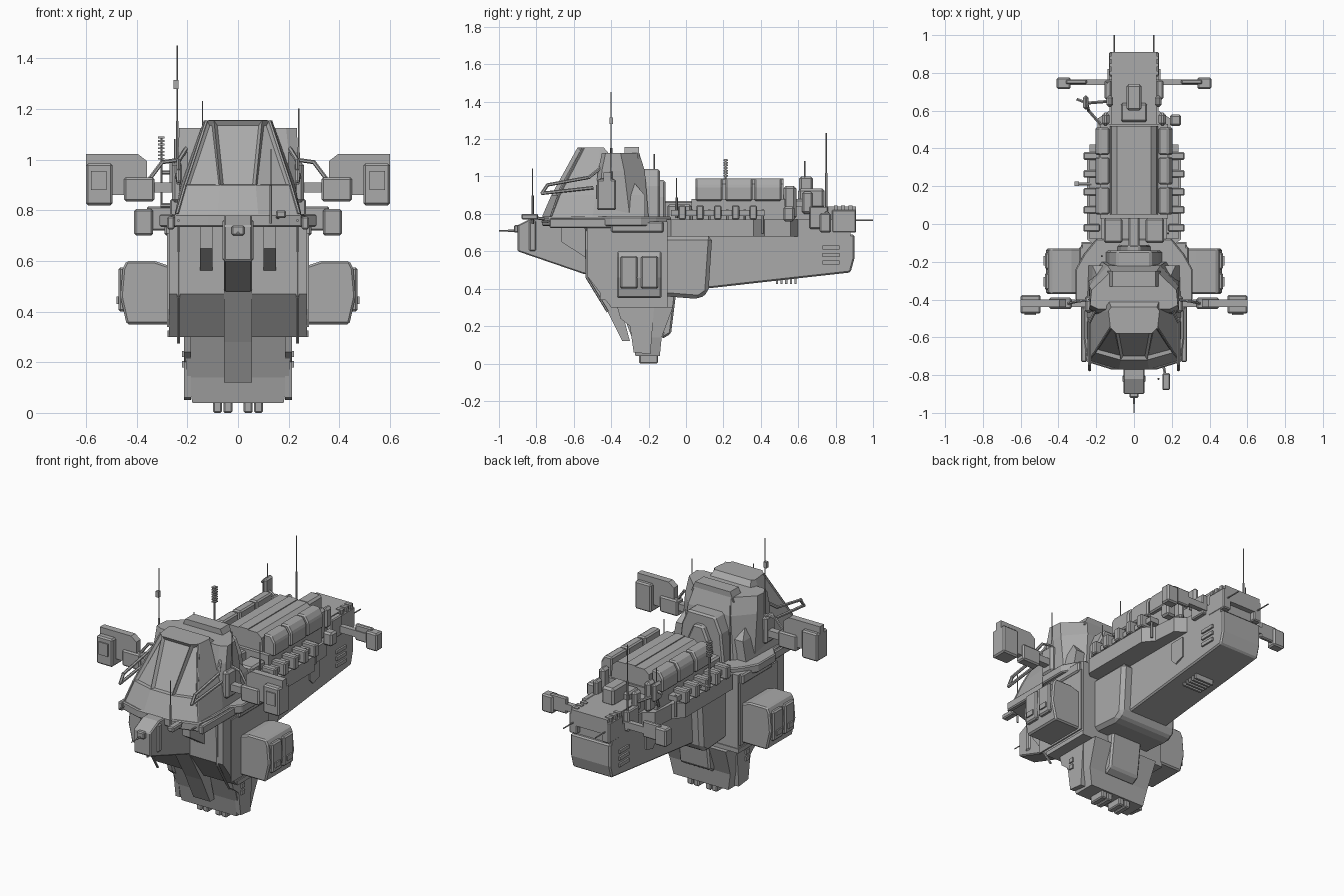
import bpy
import bmesh
from mathutils import Vector

cube = bpy.data.objects.get("Cube")
if cube:
    bpy.data.objects.remove(cube, do_unlink=True)

GREY = (.4, .4, .4, 1)
hull_grey = bpy.data.materials.new("hull_grey")
hull_grey.use_nodes = True
hull_grey.diffuse_color = GREY
hull_grey.node_tree.nodes["Principled BSDF"].inputs["Base Color"].default_value = GREY


def finish(name, bm, mirror=False, bevel=0):
    """Turn a bmesh into an object, optionally mirrored across x and bevelled."""
    bmesh.ops.recalc_face_normals(bm, faces=bm.faces)
    mesh = bpy.data.meshes.new(name)
    bm.to_mesh(mesh)
    bm.free()
    mesh.materials.append(hull_grey)
    obj = bpy.data.objects.new(name, mesh)
    bpy.context.collection.objects.link(obj)
    if bevel:
        mod = obj.modifiers.new("bevel", "BEVEL")
        mod.width, mod.segments = bevel, 1
    if mirror:
        obj.modifiers.new("mirror", "MIRROR").use_mirror_merge = False
    return obj


def loft(rings):
    """Bridge equal rings of points and cap both ends."""
    bm = bmesh.new()
    rows = [[bm.verts.new(point) for point in ring] for ring in rings]
    for low, high in zip(rows, rows[1:]):
        for i in range(len(low)):
            j = (i + 1) % len(low)
            bm.faces.new((low[i], low[j], high[j], high[i]))
    bm.faces.new(rows[0])
    bm.faces.new(rows[-1])
    return bm


def prism(name, axis, outline, start, end, mirror=False, bevel=0):
    """Extrude an outline along the named axis."""
    index = "xyz".index(axis)
    rings = [[(*p[:index], depth, *p[index:]) for p in outline] for depth in (start, end)]
    return finish(name, loft(rings), mirror, bevel)


def box(name, x, y, z, mirror=False, bevel=0):
    corners = [(x[0], y[0]), (x[1], y[0]), (x[1], y[1]), (x[0], y[1])]
    return prism(name, "z", corners, *z, mirror, bevel)


def symmetric(half):
    """Close a half outline with its reflection in x."""
    return half + [(-p[0], *p[1:]) for p in reversed(half)]


def plan_loft(plans):
    """Loft half plans, each given with its height."""
    return loft([symmetric([(x, y, z) for x, y in half]) for z, half in plans])


def pipe(name, points, radius, mirror=False):
    """Hexagonal tube along a path."""
    for a, b in zip(points, points[1:]):
        a, b = Vector(a), Vector(b)
        bm = bmesh.new()
        turn = (b - a).to_track_quat("Z", "Y").to_matrix().to_4x4()
        turn.translation = (a + b) / 2
        bmesh.ops.create_cone(bm, cap_ends=True, segments=6, radius1=radius,
                              radius2=radius, depth=(b - a).length + radius, matrix=turn)
        finish(name, bm, mirror)


# Main hull with its undercut chin
prism("main_hull", "x", [(-.53, .76), (-.53, .47), (-.4, .3), (-.1, .3), (-.1, .76)], -.272, .272)
box("hull_side_panel", (.272, .28), (-.46, -.11), (.34, .71), True)
box("hull_lower_rim", (-.278, .278), (-.4, -.095), (.3, .325))
prism("nose", "x", [(-.9, .74), (-.9, .6), (-.55, .48), (-.5, .48), (-.5, .78), (-.82, .78)], -.055, .055, bevel=.006)
prism("nose_bracket", "x", [(-.665, .77), (-.665, .65), (-.52, .555), (-.5, .77)], .1, .15, True)
box("nose_collar", (-.062, .062), (-.84, -.8), (.6, .765), bevel=.008)
box("nose_sensor", (-.025, .025), (-.92, -.88), (.7, .74), bevel=.006)
prism("chin_plate", "x", [(-.55, .5), (-.42, .28), (-.34, .12), (-.3, .12), (-.4, .5)], -.055, .055)
pipe("hull_front_edge", [(.235, -.535, .76), (.235, -.53, .46), (.235, -.42, .28)], .007, True)

# Collar deck around the bridge
prism("collar_deck", "z", symmetric([(.12, -.77), (.25, -.73), (.265, -.6), (.265, -.45),
      (.31, -.4), (.31, -.24), (.265, -.16), (.2, -.08)]), .735, .785, bevel=.006)
box("collar_bumper", (.25, .28), (-.73, -.38), (.725, .775), True, .006)
box("deck_step", (.2, .29), (-.4, -.12), (.7, .76), True, .008)

# Bridge canopy with a recessed windscreen and side grooves
canopy = plan_loft((
    (.785, [(.08, -.77), (.245, -.72), (.25, -.5), (.24, -.22)]),
    (.9, [(.07, -.72), (.21, -.68), (.225, -.48), (.22, -.22)]),
    (1.155, [(.095, -.58), (.125, -.55), (.135, -.46), (.12, -.44)]),
))
bmesh.ops.recalc_face_normals(canopy, faces=canopy.faces)
centres = {face: face.calc_center_median() for face in canopy.faces}
screen = [face for face, c in centres.items() if c.y < -.6 and c.z > .95]
bmesh.ops.inset_individual(canopy, faces=screen, thickness=.018, depth=-.018)
finish("bridge_canopy", canopy)
finish("bridge_tower", plan_loft((
    (.78, [(.2, -.5), (.24, -.46), (.24, -.3), (.17, -.2)]),
    (1.03, [(.2, -.47), (.237, -.45), (.237, -.33), (.14, -.22)]),
    (1.125, [(.19, -.45), (.232, -.43), (.225, -.35), (.12, -.25)]),
)))
prism("tower_crest", "y", symmetric([(.14, 1.1), (.115, 1.157)]), -.33, -.25)
for name, width, top, back in (("rear_arch", .15, 1.04, -.14), ("rear_arch_inner", .09, .98, -.11)):
    prism(name, "y", symmetric([(width, .76), (width - .02, top - .09), (width - .06, top)]), -.24, back, bevel=.01)
pipe("canopy_rib", [(.24, -.72, .79), (.208, -.68, .9), (.125, -.55, 1.15)], .007, True)
pipe("bridge_rail", [(.2, -.45, 1.05), (.235, -.52, .995), (.235, -.74, .955), (.235, -.77, .91),
                     (.24, -.5, .94)], .009, True)
pipe("wing_rail", [(.23, -.4, 1), (.3, -.41, .99), (.345, -.42, .93)], .008, True)

# Side pods
prism("side_pod", "y", [(.27, .58), (.33, .6), (.44, .6), (.455, .57), (.465, .46), (.44, .35), (.27, .35)],
      -.37, -.13, True, .008)
for y in (-.35, -.24):
    box("pod_door", (.43, .472), (y, y + .09), (.4, .575), True, .008)
    box("pod_vent", (.45, .48), (y + .02, y + .07), (.43, .46), True)

# Lower fin and landing feet
fin = [[(x, y, z) for x, y in ((-w, a), (w, a), (w, b), (-w, b))]
       for w, a, b, z in ((.18, -.27, -.14, .04), (.2, -.29, -.13, .14), (.212, -.35, -.07, .3))]
finish("lower_fin", loft(fin))
prism("fin_armour", "x", [(-.37, .31), (-.35, .24), (-.3, .2), (-.28, .06), (-.19, .05), (-.17, .31)], .185, .214, True)
prism("fin_strut", "x", [(-.13, .13), (-.08, .16), (-.05, .4), (-.12, .4)], -.1, .1, bevel=.01)
for x in (.022, .063):
    box("landing_foot", (x, x + .036), (-.25, -.15), (0, .055), True, .006)
for z in (.18, .22):
    box("fin_port", (.2, .222), (-.28, -.25), (z, z + .025), True)

# Long rear hull
profile = [(-.1, .7), (-.1, .4), (.1, .4), (.88, .487), (.9, .56), (.9, .69)]
prism("rear_hull", "x", profile, -.13, .13, bevel=.008)
prism("hull_joint", "x", [(-.12, .68), (-.12, .36), (.07, .345), (.12, .38), (.14, .68)], -.19, .19, bevel=.02)
prism("hull_hatch", "x", [(.48, .66), (.48, .55), (.51, .52), (.57, .54), (.57, .66)], .13, .138, True)
for z in (.53, .57, .61):
    box("rear_vent", (.125, .14), (.73, .82), (z, z + .02), True)
for step in range(5):
    y = .48 + step * .025
    box("belly_slot", (-.06, .06), (y, y + .012), (.425, .46))

# Rear deck and its side tabs
prism("rear_deck", "z", symmetric([(.2, -.12), (.25, -.08), (.25, .36), (.2, .42), (.19, .56), (.13, .6), (.13, .88)]),
      .68, .77)
box("deck_trunk", (-.18, .18), (.03, .53), (.76, .88))
box("deck_ledge", (.17, .235), (-.08, .42), (.79, .82), True)
for step in range(5):
    y = -.04 + step * .095
    box("deck_tab", (.18, .268), (y, y + .04), (.77, .845), True, .006)
    pipe("tab_strut", [(.22, y + .07, .7), (.22, y + .07, .82)], .007, True)
box("tail_deck", (-.12, .12), (.5, .91), (.75, .84))
box("tail_block", (.08, .132), (.78, .91), (.7, .822), True, .006)
for y in (.79, .83, .87):
    box("tail_rib", (.09, .13), (y, y + .02), (.82, .845), True)

# Cargo containers and central ridge
prism("cargo_ridge", "y", symmetric([(.13, .86), (.12, .96), (.09, .985)]), .05, .52)
box("ridge_seam", (-.03, .03), (.05, .52), (.98, .99))
for y in (.05, .21, .365):
    prism("cargo_container", "y", [(.13, .87), (.205, .87), (.205, .95), (.18, .99), (.13, .99)],
          y, y + .145, True, .008)
box("ridge_feed", (-.03, .03), (-.12, .08), (.77, .87), bevel=.008)
box("hose_box", (.06, .16), (-.1, .03), (.76, .85), True, .01)

# Tail machinery
box("tail_turret", (-.04, .04), (.6, .74), (.83, .935), bevel=.012)
box("turret_base", (-.07, .07), (.54, .64), (.83, .88), bevel=.01)
box("tail_shield", (.13, .17), (.52, .59), (.77, .95), True, .015)
box("tail_post", (.11, .145), (.62, .68), (.8, .92), True, .012)
box("left_locker", (.19, .25), (.52, .58), (.76, .84), bevel=.01)
box("tail_locker", (.12, .155), (.66, .76), (.72, .84), True, .006)
pipe("right_boom", [(-.17, .52, .8), (-.24, .6, .84), (-.25, .64, .92), (-.13, .65, .85)], .009)
box("right_dish", (-.27, -.24), (.605, .68), (.89, 1), bevel=.012)
pipe("dish_feed", [(-.25, .64, .95), (-.3, .66, .95)], .008)
pipe("dish_mast", [(-.25, .635, .99), (-.25, .635, 1.08)], .003)

# Forward and tail outriggers
box("wing_arm", (.22, .5), (-.44, -.4), (.87, .91), True)
box("wing_inner_pod", (.33, .45), (-.45, -.39), (.835, .93), True, .008)
prism("wing_plate", "y", [(.36, .86), (.36, .995), (.395, 1.022), (.6, 1.022), (.6, .86)], -.44, -.4, True)
box("wing_outer_pod", (.495, .6), (-.475, -.375), (.82, .985), True, .008)
box("wing_pod_panel", (.52, .58), (-.482, -.47), (.88, .955), True)
box("wing_root", (.22, .26), (-.47, -.38), (.83, .99), True, .012)
box("tail_arm", (.12, .34), (.735, .765), (.74, .78), True)
box("tail_arm_plate", (.25, .36), (.74, .765), (.72, .815), True, .006)
box("tail_outer_pod", (.335, .41), (.715, .775), (.7, .805), True, .008)

# Antennas and masts
masts = (
    ("right_mast", (-.24, -.4, .85), (-.24, -.4, 1.45)),
    ("left_mast", (.24, -.4, .85), (.24, -.4, 1.2)),
    ("tail_mast", (-.14, .75, .8), (-.14, .75, 1.23)),
    ("collar_mast", (.13, -.82, .75), (.13, -.82, 1.04)),
    ("arch_mast", (-.17, -.17, .8), (-.17, -.17, 1.12)),
    ("feed_mast", (.18, -.05, .78), (.18, -.05, .99)),
    ("nose_probe", (0, -.9, .71), (0, -.998, .71)),
)
for name, foot, tip in masts:
    middle = Vector(foot).lerp(Vector(tip), .5)
    pipe(name, [foot, middle], .006)
    pipe(name + "_tip", [middle, tip], .003)
pipe("tail_probe", [(.105, .88, .765), (.105, .998, .765)], .004, True)
pipe("collar_spike", [(.235, -.7, .76), (.235, -.77, .76)], .005, True)
box("mast_sensor", (-.255, -.235), (-.41, -.39), (1.28, 1.315))
box("collar_sensor", (.15, .19), (-.88, -.79), (.77, .8), bevel=.006)
pipe("collar_sensor_arm", [(.17, -.82, .78), (.15, -.72, .77)], .008)
for step in range(7):
    z = 1 + step * .014
    box("coil_ring", (-.315, -.29), (.2, .225), (z, z + .007))
pipe("coil_post", [(-.302, .212, .82), (-.302, .212, 1.09)], .005)
pipe("coil_arm", [(-.302, .212, .82), (-.23, .212, .82)], .008)
